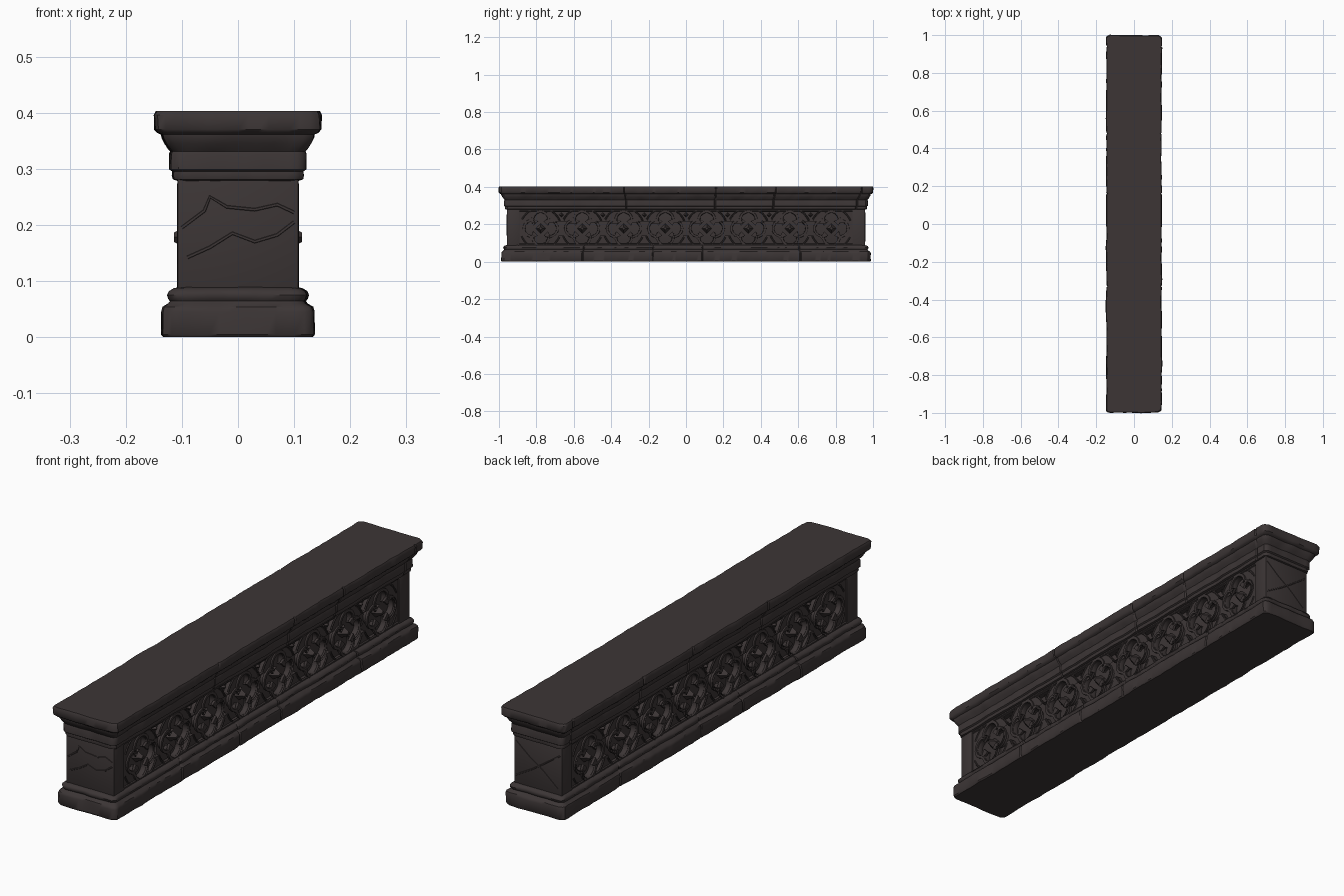
import bpy, bmesh, math
from mathutils import Vector, Matrix, noise

cube = bpy.data.objects.get("Cube")
if cube:
    bpy.data.objects.remove(cube)

stone = bpy.data.materials.new("dark stone")
stone.use_nodes = True
COLOUR = (0.045, 0.036, 0.036, 1)
stone.diffuse_color = COLOUR
stone.node_tree.nodes["Principled BSDF"].inputs["Base Color"].default_value = COLOUR

MID, PITCH, COUNT = 0.178, 0.222, 8
LENGTH_EXTRA = 0.852
CENTRES = [(i - (COUNT - 1) / 2) * PITCH for i in range(COUNT)]
# Moves drawing axes (x, y, z) to the side wall (y, z, x)
TO_SIDE = Matrix(((0, 0, 1, 0), (1, 0, 0, 0), (0, 1, 0, 0), (0, 0, 0, 1)))


def finish(obj, angle=35):
    obj.data.materials.clear()
    obj.data.materials.append(stone)
    bpy.ops.object.select_all(action='DESELECT')
    obj.select_set(True)
    bpy.context.view_layer.objects.active = obj
    bpy.ops.object.shade_smooth_by_angle(angle=math.radians(angle))
    return obj


def from_bmesh(name, bm, angle=35):
    bmesh.ops.recalc_face_normals(bm, faces=bm.faces)
    mesh = bpy.data.meshes.new(name)
    bm.to_mesh(mesh)
    bm.free()
    obj = bpy.data.objects.new(name, mesh)
    bpy.context.collection.objects.link(obj)
    return finish(obj, angle)


def mirror(obj, axis):
    mod = obj.modifiers.new("mirror", 'MIRROR')
    mod.use_axis = [a == axis for a in "xyz"]
    return obj


def from_curve(name, loops, extrude=0, bevel=0, fill=True, cyclic=True):
    curve = bpy.data.curves.new(name, 'CURVE')
    curve.dimensions = '2D' if fill else '3D'
    curve.fill_mode = 'BOTH' if fill else 'FULL'
    curve.extrude, curve.bevel_depth, curve.bevel_resolution = extrude, bevel, 1
    for loop in loops:
        spline = curve.splines.new('POLY')
        spline.points.add(len(loop) - 1)
        for point, co in zip(spline.points, loop):
            point.co = (*Vector(co).to_3d(), 1)
        spline.use_cyclic_u = cyclic
    obj = bpy.data.objects.new(name, curve)
    bpy.context.collection.objects.link(obj)
    bpy.ops.object.select_all(action='DESELECT')
    obj.select_set(True)
    bpy.context.view_layer.objects.active = obj
    bpy.ops.object.convert(target='MESH')
    return bpy.context.view_layer.objects.active


def on_side(obj, depth):
    obj.data.transform(Matrix.Translation((depth, 0, 0)) @ TO_SIDE)
    return mirror(finish(obj), "x")


def moulding(name, profile, joints, wear):
    """Worn moulding that runs round the whole block, with stone joints."""
    ys = [-1 + 2 * i / 150 for i in range(151)]
    ys = sorted(ys + [j + d for j in joints for d in (-0.005, 0, 0.005)])
    xs = [-1 + 2 * i / 16 for i in range(1, 16)]
    plan = [(1, y) for y in ys] + [(-x, 1) for x in xs]
    plan += [(-1, y) for y in reversed(ys)] + [(x, -1) for x in xs]
    bm = bmesh.new()
    rings = []
    for half, z in profile:
        ring = []
        for u, v in plan:
            x, y = u * half, v * (half + LENGTH_EXTRA)
            n = noise.noise(Vector((x * 12, y * 12, z * 14)))
            n += 0.6 * noise.noise(Vector((x * 30, y * 30, z * 25)))
            push = wear * (n - 0.2)
            if abs(u) == 1 and abs(v) == 1:
                push -= 0.006
            if any(abs(v - j) < 0.001 for j in joints):
                push -= 0.005
            sx = push if u == 1 else -push if u == -1 else 0
            sy = push if v == 1 else -push if v == -1 else 0
            ring.append(bm.verts.new((x + sx, y + sy, z)))
        rings.append(ring)
    count = len(plan)
    for low, high in zip(rings, rings[1:]):
        for i in range(count):
            j = (i + 1) % count
            bm.faces.new((low[i], low[j], high[j], high[i]))
    # Top and bottom strips from side to side
    n, m = len(ys), len(xs)
    for ring in (rings[0], rings[-1]):
        right, left = ring[:n], ring[n + m:2 * n + m][::-1]
        for i in range(1, n - 2):
            bm.faces.new((right[i], right[i + 1], left[i + 1], left[i]))
        bm.faces.new(ring[n - 2:n + m + 2])
        bm.faces.new(ring[2 * n + m - 2:] + ring[:2])
    return from_bmesh(name, bm, 40)


# Stepped foot and flared cap
moulding("base_moulding", [
    (0.131, 0), (0.135, 0.005), (0.135, 0.045), (0.132, 0.054), (0.122, 0.06),
    (0.119, 0.064), (0.122, 0.068), (0.124, 0.075), (0.121, 0.082), (0.113, 0.087), (0.105, 0.089)],
    [-0.56, -0.18, 0.09, 0.62], 0.004)
moulding("cap_moulding", [
    (0.105, 0.278), (0.114, 0.281), (0.116, 0.288), (0.115, 0.295), (0.121, 0.299),
    (0.121, 0.326), (0.119, 0.331), (0.123, 0.336), (0.129, 0.345), (0.134, 0.355),
    (0.135, 0.361), (0.142, 0.364), (0.147, 0.37), (0.148, 0.396), (0.144, 0.403)],
    [-0.33, 0.16, 0.48, 0.94], 0.0035)


def block(name, size, centre, bevel):
    bm = bmesh.new()
    bmesh.ops.create_cube(bm, size=1)
    bmesh.ops.scale(bm, vec=size, verts=bm.verts)
    bmesh.ops.translate(bm, vec=centre, verts=bm.verts)
    bmesh.ops.bevel(bm, geom=bm.edges[:], offset=bevel, segments=2, affect='EDGES', profile=0.5)
    return from_bmesh(name, bm)


# Recessed core and the solid end piers
block("wall_core", (0.16, 1.82, 0.21), (0, 0, 0.185), 0.002)
mirror(block("end_pier", (0.216, 0.068, 0.21), (0, 0.924, 0.185), 0.004), "y")


def quatrefoil(cy, reach, radius, steps=14):
    """Four round lobes around a panel centre."""
    # Half-angle of the lobe arc, ending where neighbouring lobes meet
    meet = math.pi - (math.pi / 4 - math.asin(min(1, reach * math.sin(math.pi / 4) / radius)))
    span = math.pi - math.asin(min(1, reach * math.sin(math.pi / 4) / radius)) + math.pi / 4
    span = min(span, meet, math.radians(128))
    pts = []
    for k in range(4):
        axis = k * math.pi / 2
        for i in range(steps + 1):
            a = axis - span + 2 * span * i / steps
            pts.append((cy + reach * math.cos(axis) + radius * math.cos(a),
                        MID + reach * math.sin(axis) + radius * math.sin(a)))
    return pts


def spandrel(y, up, inset=0):
    """Curved triangle between two neighbouring circles."""
    arc = [math.radians(a) for a in range(22, 59, 6)]
    r = 0.104 + inset
    side = [(-PITCH / 2 + r * math.cos(a), r * math.sin(a)) for a in arc]
    side = [(min(u, -0.004), min(w, 0.088 - inset)) for u, w in side]
    loop = side + [(-u, w) for u, w in reversed(side)]
    return [(y + u, MID + up * w) for u, w in loop]


# Pierced tracery plate, with quatrefoils and spandrels cut through
edge, low, high = 0.9, 0.082, 0.283
joints = [(a + b) / 2 for a, b in zip(CENTRES, CENTRES[1:])]
holes = [quatrefoil(c, 0.047, 0.037) for c in CENTRES]
holes += [spandrel(y, s) for y in joints for s in (1, -1)]
frame = [(-edge, low), (edge, low), (edge, high), (-edge, high)]
on_side(from_curve("tracery_plate", [frame] + holes, 0.012, 0.0015), 0.0885)

# Raised band round each quatrefoil
bands = []
for c in CENTRES:
    bands += [quatrefoil(c, 0.047, 0.048), quatrefoil(c, 0.047, 0.039)]
on_side(from_curve("quatrefoil_bands", bands, 0.004, 0.0015), 0.103)

# Circle ribs that cross between panels
ribs = []
for c in CENTRES:
    for base in (0, 90, 180, 270):
        arc = [math.radians(base + a) for a in range(22, 69, 6)]
        ribs.append([(c + 0.11 * math.cos(a), MID + min(0.094, max(-0.094, 0.11 * math.sin(a))))
                     for a in arc])
on_side(from_curve("crossing_ribs", ribs, 0, 0.004, False, False), 0.102)

# Straight fillets above and below the panels
rails = [[(-0.89, z), (0.89, z)] for z in (0.092, 0.274)]
on_side(from_curve("panel_rails", rails, 0, 0.005, False, False), 0.102)

# Pointed stud in each quatrefoil, small bud in each spandrel
bm = bmesh.new()
spots = [(c, MID, 0.028, 0.036) for c in CENTRES]
spots += [(y, MID + s * 0.072, 0.014, 0.02) for y in joints for s in (1, -1)]
for y, z, radius, height in spots:
    place = Matrix.Translation((0.078 + height / 2, y, z)) @ TO_SIDE
    bmesh.ops.create_cone(bm, cap_ends=True, segments=4, radius1=radius, radius2=radius * 0.3,
                          depth=height, matrix=place)
mirror(from_bmesh("carved_studs", bm), "x")

# Weathered ridges on the two ends
front = [[(-0.1, 0.195), (-0.06, 0.225), (-0.05, 0.25), (-0.02, 0.232), (0.03, 0.227), (0.07, 0.236), (0.1, 0.222)],
         [(-0.09, 0.142), (-0.05, 0.16), (-0.01, 0.185), (0.03, 0.17), (0.07, 0.182), (0.1, 0.205)]]
back = [[(-0.09, 0.11), (-0.02, 0.17), (0.04, 0.21), (0.1, 0.26)],
        [(-0.1, 0.25), (-0.03, 0.2), (0.03, 0.16), (0.1, 0.12)]]
for name, lines, y in (("front_ridges", front, -0.956), ("back_ridges", back, 0.956)):
    obj = from_curve(name, lines, 0, 0.004, False, False)
    obj.data.transform(Matrix.Translation((0, y, 0)) @ Matrix.Rotation(math.pi / 2, 4, 'X'))
    finish(obj, 60)
